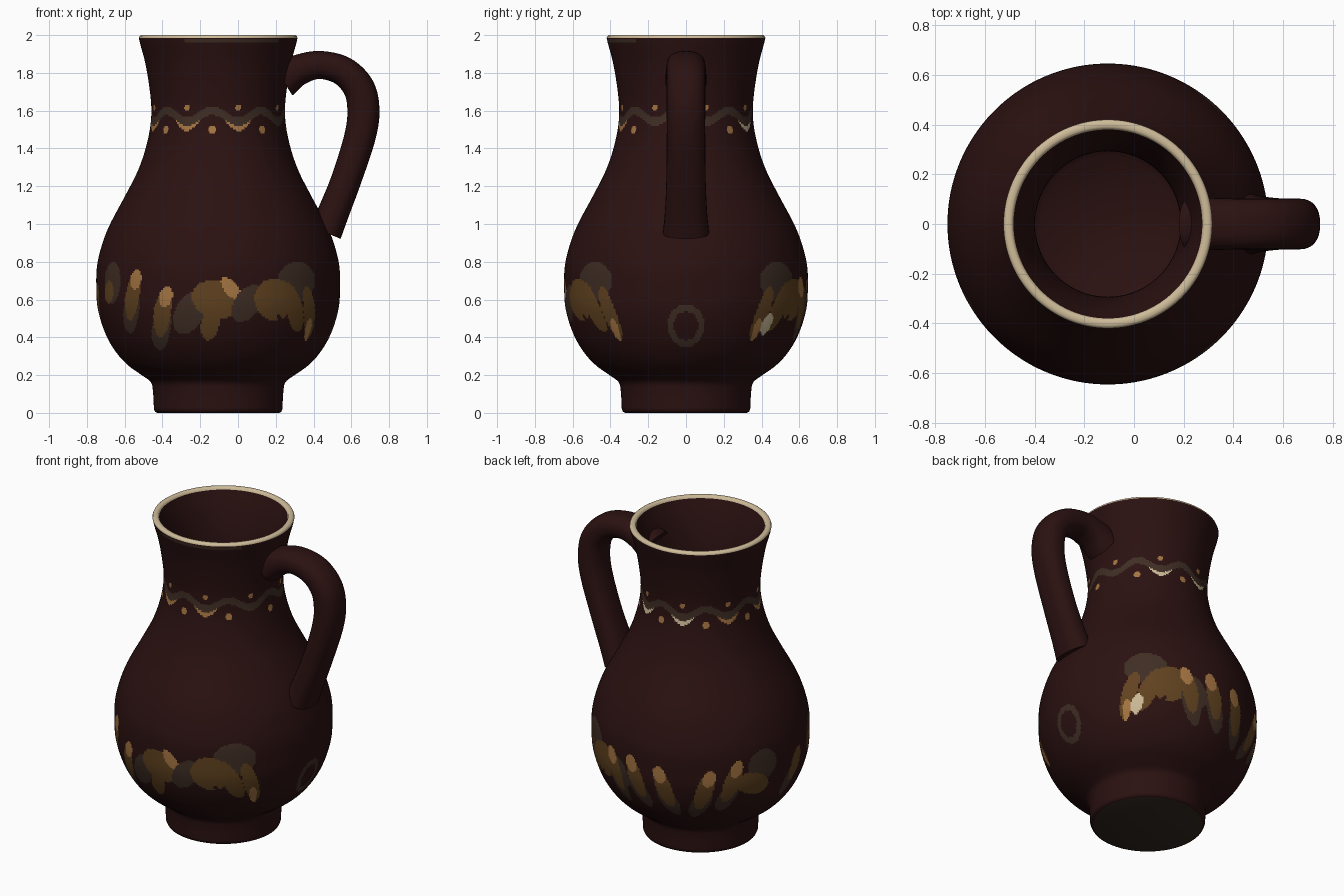
import bpy, bmesh, math
from mathutils import Vector

if "Cube" in bpy.data.objects:
    bpy.data.objects.remove(bpy.data.objects["Cube"])

AXIS = -0.105   # x of the jug's turning axis
SEG = 400


def material(name, rgb):
    m = bpy.data.materials.new(name)
    m.diffuse_color = (*rgb, 1)
    m.use_nodes = True
    m.node_tree.nodes["Principled BSDF"].inputs["Base Color"].default_value = m.diffuse_color
    return m


MATS = [material("dark_maroon_glaze", (0.024, 0.0055, 0.0055)),
        material("grey_brown_paint", (0.050, 0.027, 0.018)),
        material("gold_brown_paint", (0.120, 0.055, 0.014)),
        material("tan_paint", (0.38, 0.18, 0.055)),
        material("cream_glaze", (0.62, 0.50, 0.32)),
        material("bare_clay", (0.030, 0.021, 0.014))]
BASE, GREY, GOLD, TAN, CREAM, CLAY = range(6)


def curve(pts, t):
    """Smooth radius at height t through (height, radius) points."""
    n = len(pts)

    def slope(i):
        a, b = pts[max(i - 1, 0)], pts[min(i + 1, n - 1)]
        return (b[1] - a[1]) / (b[0] - a[0])
    i = max(k for k in range(n - 1) if k == 0 or pts[k][0] <= t)
    (x0, y0), (x1, y1) = pts[i], pts[i + 1]
    h = x1 - x0
    s = (t - x0) / h
    return (y0 * (1 + 2 * s) * (1 - s) ** 2 + slope(i) * h * s * (1 - s) ** 2
            + y1 * s * s * (3 - 2 * s) + slope(i + 1) * h * s * s * (s - 1))


OUTER = [(0.02, 0.340), (0.12, 0.346), (0.165, 0.358), (0.20, 0.405), (0.25, 0.475),
         (0.32, 0.54), (0.42, 0.597), (0.55, 0.637), (0.66, 0.645), (0.78, 0.641),
         (0.90, 0.612), (1.0, 0.572), (1.15, 0.492), (1.28, 0.426), (1.40, 0.384),
         (1.52, 0.359), (1.62, 0.354), (1.75, 0.368), (1.87, 0.390), (1.95, 0.412), (1.985, 0.420)]
INNER = [(0.12, 0.27), (0.25, 0.40), (0.42, 0.53), (0.66, 0.58), (0.90, 0.55), (1.15, 0.43),
         (1.40, 0.32), (1.58, 0.293), (1.75, 0.308), (1.90, 0.345), (1.985, 0.380)]

# Painted marks: (angle from front in degrees, height, half length, half width, lean, colour)
marks = []


def mark(phi, z, a, b, lean, col):
    marks.append((phi, z, a, b, math.radians(lean), col))


def comma(phi, z, lean):
    """A brush stroke: grey tail, gold belly, tan tip."""
    s = math.sin(math.radians(lean)) * 0.1 / 0.0112
    mark(phi - s * 0.75, z - 0.09, 0.12, 0.055, lean * 1.6, GREY)
    mark(phi, z, 0.14, 0.05, lean, GOLD)
    mark(phi + s * 0.9, z + 0.085, 0.055, 0.038, lean, TAN)


def flower(phi, d):
    """Grey petal over gold legs; d = 1 or -1 mirrors it."""
    mark(phi - d * 27, 0.58, 0.11, 0.07, d * 35, GREY)
    mark(phi, 0.70, 0.10, 0.13, 0, GREY)
    mark(phi - d * 13, 0.60, 0.11, 0.12, d * 20, GOLD)
    mark(phi - d * 2, 0.56, 0.15, 0.055, -d * 28, GOLD)
    mark(phi + d * 9, 0.53, 0.15, 0.045, -d * 18, GOLD)
    mark(phi + d * 11, 0.44, 0.06, 0.025, -d * 10, TAN)
    mark(phi - d * 7, 0.45, 0.08, 0.022, -d * 30, BASE)


# front and left
mark(-61, 0.69, 0.11, 0.085, 10, GREY)
mark(-64, 0.64, 0.06, 0.05, 20, GOLD)
comma(-45, 0.62, 18)
comma(-28, 0.53, 18)
mark(-14, 0.53, 0.13, 0.075, 35, GREY)
mark(-1, 0.60, 0.10, 0.13, 15, GOLD)
mark(-4, 0.47, 0.09, 0.05, 15, GOLD)
mark(6, 0.66, 0.07, 0.035, -40, TAN)
flower(41, 1)
# back and back left
flower(139, -1)
mark(134, 0.47, 0.06, 0.035, 20, CREAM)
for phi_, z_, lean_ in ((163, 0.58, -16), (178, 0.58, -18), (-165, 0.55, -18),
                        (-143, 0.54, 18), (-128, 0.59, 18)):
    comma(phi_, z_, lean_)
mark(-110, 0.67, 0.10, 0.10, 0, GREY)
mark(-116, 0.56, 0.07, 0.12, 20, GOLD)
mark(-88, 0.50, 0.12, 0.05, 25, GREY)
mark(-84, 0.58, 0.11, 0.05, 20, GOLD)
# ring below the handle
mark(90, 0.46, 0.112, 0.102, 0, GREY)
mark(90, 0.46, 0.076, 0.068, 0, BASE)


def wrap(d):
    return (d + 180) % 360 - 180


def paint(phi, z):
    """Colour of the outer wall at an angle and height."""
    if 0.3 < z < 0.85:
        col = BASE
        for p, mz, a, b, lean, c in marks:
            u, v = math.radians(wrap(phi - p)) * 0.64, z - mz
            if abs(u) > 0.2:
                continue
            along = v * math.cos(lean) + u * math.sin(lean)
            across = u * math.cos(lean) - v * math.sin(lean)
            if (along / a) ** 2 + (across / b) ** 2 < 1:
                col = c
        return col
    if 1.44 < z < 1.68:                       # wavy neck band with dots
        w = math.cos(math.radians(8 * (phi + 5)))
        mid = 1.572 + 0.028 * w
        if abs(z - mid) < 0.023:
            return GREY
        gap = wrap(8 * (phi + 5)) / 8         # angle from nearest crest
        low = wrap(8 * (phi + 5) - 180) / 8   # angle from nearest trough
        k = 0.00617
        if math.hypot(gap * k, z - 1.50) < 0.019 or math.hypot(low * k, z - 1.618) < 0.017:
            return TAN
        if abs(low) < 13 and not 50 < phi < 130 and mid - 0.023 - 0.028 * (1 - (low / 13) ** 2) < z < mid:
            return CREAM if abs(phi) > 135 else TAN
    if 1.955 < z < 1.98 and -25 < phi < 50:   # glaze runs at the front lip
        return GREY
    return BASE


# Jug body: one turned wall, outside, lip and hollow inside
def heights(lo, hi):
    z, out = lo, []
    while z < hi - 1e-4:
        out.append(z)
        z += 0.01 if 0.33 <= z < 0.83 or 1.46 <= z < 1.66 or z < 0.3 or z > 1.94 else 0.03
    return out + [hi]


rings = [(0.322, 0.0, "out"), (0.334, 0.006, "out")]
rings += [(curve(OUTER, z), z, "out") for z in heights(0.02, 1.985)]
rings += [(0.416, 1.995, "lip"), (0.408, 2.0, "lip"), (0.391, 2.0, "lip"), (0.383, 1.995, "lip")]
rings += [(curve(INNER, 1.985 - i * 1.865 / 44), 1.985 - i * 1.865 / 44, "lip" if i == 0 else "in")
          for i in range(45)]

bm = bmesh.new()
loops = []
for r, z, _ in rings:
    loops.append([bm.verts.new((AXIS + r * math.sin(2 * math.pi * k / SEG),
                                -r * math.cos(2 * math.pi * k / SEG), z)) for k in range(SEG)])
for j in range(len(rings) - 1):
    zm, part = (rings[j][1] + rings[j + 1][1]) / 2, rings[j + 1][2]
    for k in range(SEG):
        n = (k + 1) % SEG
        f = bm.faces.new((loops[j][k], loops[j][n], loops[j + 1][n], loops[j + 1][k]))
        if part == "lip":
            f.material_index = CREAM
        elif part == "out":
            f.material_index = paint(wrap((k + 0.5) * 360 / SEG), zm)
bm.faces.new(loops[0][::-1]).material_index = CLAY
bm.faces.new(loops[-1])


def finish(bm, name, angle):
    me = bpy.data.meshes.new(name)
    bm.to_mesh(me)
    bm.free()
    for m in MATS:
        me.materials.append(m)
    ob = bpy.data.objects.new(name, me)
    bpy.context.collection.objects.link(ob)
    bpy.ops.object.select_all(action='DESELECT')
    ob.select_set(True)
    bpy.context.view_layer.objects.active = ob
    bpy.ops.object.shade_smooth_by_angle(angle=math.radians(angle))


finish(bm, "jug_body", 50)

# Handle: oval section swept along a smooth path (x, z, half thickness, half width)
PATH = [Vector(p) for p in ((0.235, 1.765, 0.10, 0.11), (0.32, 1.815, 0.082, 0.105), (0.43, 1.842, 0.074, 0.102),
                            (0.555, 1.81, 0.078, 0.102), (0.64, 1.72, 0.083, 0.102), (0.664, 1.60, 0.085, 0.102),
                            (0.645, 1.46, 0.083, 0.102), (0.575, 1.24, 0.08, 0.104), (0.505, 1.06, 0.083, 0.112),
                            (0.462, 0.955, 0.088, 0.122))]
samples = []
for i in range(len(PATH) - 1):
    p0, p1, p2, p3 = (PATH[min(max(i + d, 0), len(PATH) - 1)] for d in (-1, 0, 1, 2))
    for s in (k / 8 for k in range(8)):
        samples.append(0.5 * (2 * p1 + (p2 - p0) * s + (2 * p0 - 5 * p1 + 4 * p2 - p3) * s * s
                              + (3 * p1 - p0 - 3 * p2 + p3) * s ** 3))
samples.append(PATH[-1])
bm = bmesh.new()
loops = []
for i, p in enumerate(samples):
    a, b = samples[max(i - 1, 0)], samples[min(i + 1, len(samples) - 1)]
    t = Vector((b[0] - a[0], b[1] - a[1])).normalized()
    ring = []
    for k in range(32):
        c, s = math.cos(k * math.pi / 16), math.sin(k * math.pi / 16)
        c, s = (math.copysign(abs(v) ** 0.85, v) for v in (c, s))
        ring.append(bm.verts.new((p[0] - t.y * c * p[2], s * p[3], p[1] + t.x * c * p[2])))
    loops.append(ring)
for l0, l1 in zip(loops, loops[1:]):
    for k in range(32):
        bm.faces.new((l0[k], l0[(k + 1) % 32], l1[(k + 1) % 32], l1[k]))
bm.faces.new(loops[0][::-1])
bm.faces.new(loops[-1])
bmesh.ops.recalc_face_normals(bm, faces=bm.faces)
finish(bm, "handle", 60)
